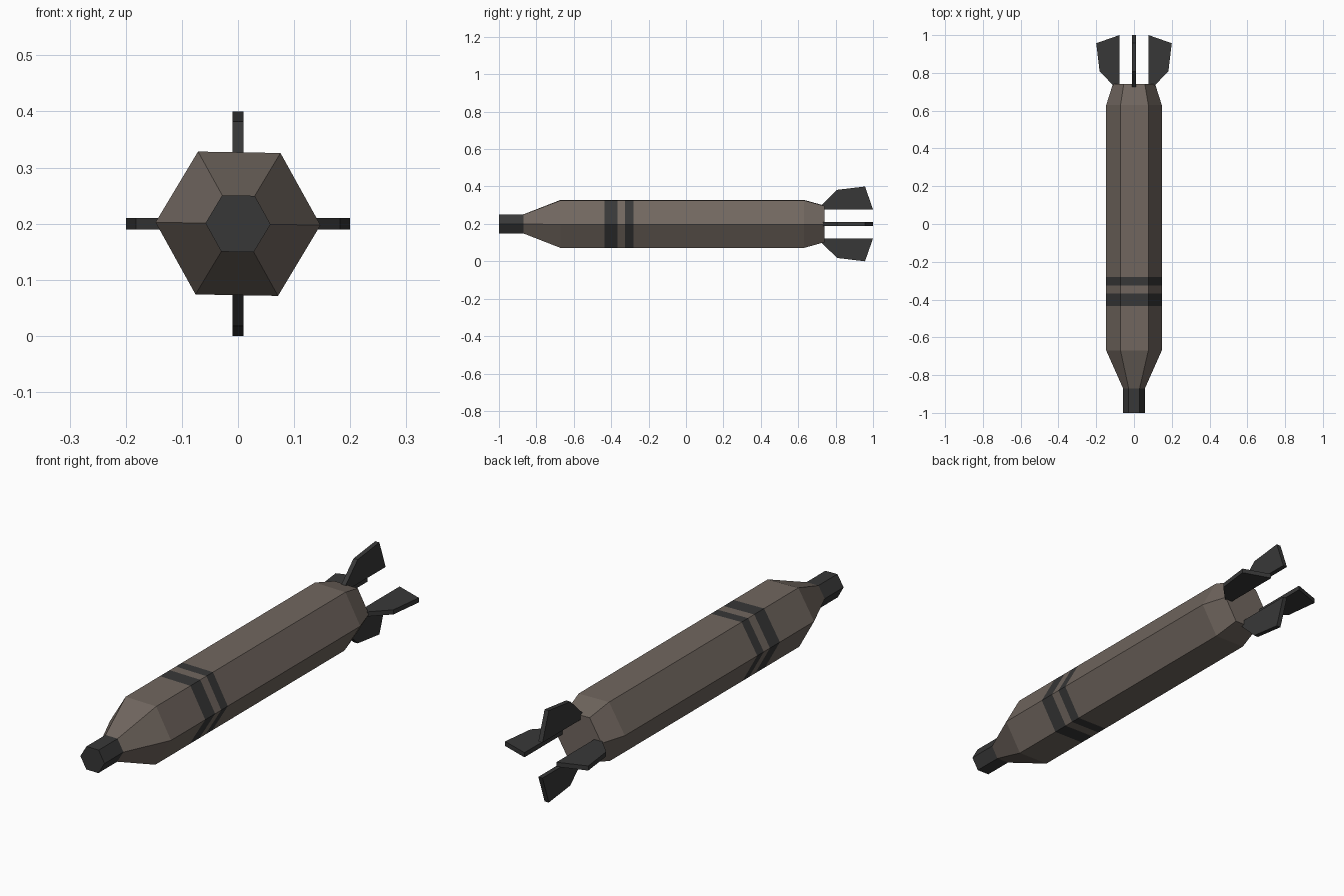
import bpy, bmesh, math
from mathutils import Matrix, Vector

if "Cube" in bpy.data.objects:
    bpy.data.objects.remove(bpy.data.objects["Cube"])

AXIS_Z = 0.2


def material(name, rgb):
    m = bpy.data.materials.new(name)
    m.diffuse_color = (*rgb, 1)
    m.use_nodes = True
    m.node_tree.nodes["Principled BSDF"].inputs["Base Color"].default_value = m.diffuse_color
    return m


casing = material("brown_casing", (0.165, 0.135, 0.115))
dark = material("dark_metal", (0.039, 0.039, 0.039))


def finish(name, bm, mats):
    bmesh.ops.recalc_face_normals(bm, faces=bm.faces)
    mesh = bpy.data.meshes.new(name)
    bm.to_mesh(mesh)
    bm.free()
    for m in mats:
        mesh.materials.append(m)
    ob = bpy.data.objects.new(name, mesh)
    bpy.context.collection.objects.link(ob)
    return ob


def hex_tube(name, profile, mats, bands=()):
    """Closed six-sided loft along y from (y, radius) pairs; bands get slot 1."""
    bm = bmesh.new()
    rings = []
    for y, r in profile:
        angles = [math.radians(60 * i - 1) for i in range(6)]
        rings.append([bm.verts.new((r * math.cos(a), y, AXIS_Z + r * math.sin(a)))
                      for a in angles])
    for a, b in zip(rings, rings[1:]):
        for i in range(6):
            j = (i + 1) % 6
            f = bm.faces.new((a[i], a[j], b[j], b[i]))
            mid = f.calc_center_median().y
            f.material_index = int(any(lo < mid < hi for lo, hi in bands))
    bm.faces.new(rings[0])
    bm.faces.new(rings[-1])
    return finish(name, bm, mats)


# Body with two painted bands
R = 0.147
bands = [(-0.435, -0.367), (-0.325, -0.28)]
profile = [(-0.87, 0.058), (-0.67, R)]
profile += [(y, R) for band in bands for y in band]
profile += [(0.63, R), (0.74, 0.112)]
hex_tube("body", profile, [casing, dark], bands)

# Nose fuse
hex_tube("nose_fuse", [(-1.0, 0.058), (-0.868, 0.058)], [dark])

# Four tail fins: outline as (distance from axis, y)
outline = [(0.077, 0.70), (0.077, 1.0), (0.2, 0.957), (0.182, 0.808)]
for k, label in enumerate(("right", "top", "left", "bottom")):
    bm = bmesh.new()
    lower = [bm.verts.new((r, y, -0.01)) for r, y in outline]
    face = bm.faces.new(lower)
    ext = bmesh.ops.extrude_face_region(bm, geom=[face])["geom"]
    bmesh.ops.translate(bm, vec=Vector((0, 0, 0.02)),
                        verts=[v for v in ext if isinstance(v, bmesh.types.BMVert)])
    bm.transform(Matrix.Translation((0, 0, AXIS_Z))
                 @ Matrix.Rotation(-k * math.pi / 2, 4, 'Y'))
    finish(label + "_fin", bm, [dark])
